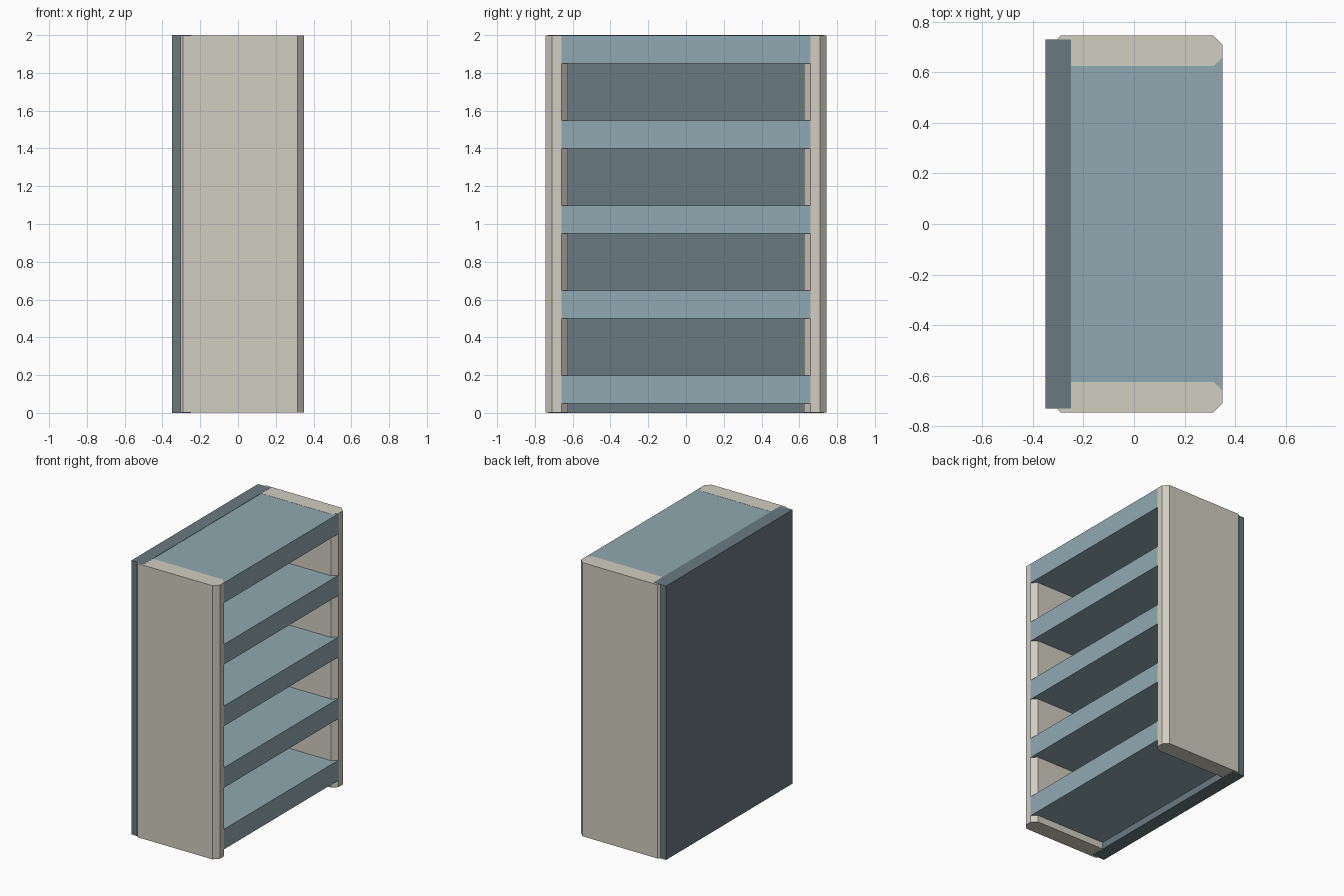
import bpy
import bmesh

default = bpy.data.objects.get("Cube")
if default:
    bpy.data.objects.remove(default, do_unlink=True)


def material(name, rgb):
    mat = bpy.data.materials.new(name)
    mat.use_nodes = True
    colour = (*rgb, 1.0)
    mat.diffuse_color = colour
    mat.node_tree.nodes["Principled BSDF"].inputs["Base Color"].default_value = colour
    return mat


cream = material("cream panel", (0.64, 0.61, 0.53))
blue = material("pale blue shelf", (0.275, 0.397, 0.44))
slate = material("slate back", (0.141, 0.195, 0.216))


def prism(name, outline, bottom, top, mat):
    """Extrude a plan outline vertically."""
    bm = bmesh.new()
    base = bm.faces.new([bm.verts.new((x, y, bottom)) for x, y in outline])
    grown = bmesh.ops.extrude_face_region(bm, geom=[base])["geom"]
    verts = [v for v in grown if isinstance(v, bmesh.types.BMVert)]
    bmesh.ops.translate(bm, verts=verts, vec=(0, 0, top - bottom))
    bmesh.ops.recalc_face_normals(bm, faces=bm.faces)
    mesh = bpy.data.meshes.new(name)
    bm.to_mesh(mesh)
    bm.free()
    mesh.materials.append(mat)
    obj = bpy.data.objects.new(name, mesh)
    bpy.context.collection.objects.link(obj)
    return obj


def rectangle(x0, x1, y0, y1):
    return [(x0, y0), (x1, y0), (x1, y1), (x0, y1)]


def chamfered(x0, x1, y0, y1, c):
    return [(x0 + c, y0), (x1 - c, y0), (x1, y0 + c), (x1, y1 - c),
            (x1 - c, y1), (x0 + c, y1), (x0, y1 - c), (x0, y0 + c)]


# Back panel
prism("back_panel", rectangle(-0.35, -0.25, -0.73, 0.73), 0, 2, slate)

# Side panels with chamfered upright edges
prism("right_side_panel", chamfered(-0.325, 0.35, -0.745, -0.625, 0.035), 0.001, 1.999, cream)
prism("left_side_panel", chamfered(-0.325, 0.35, 0.625, 0.745, 0.035), 0.001, 1.999, cream)

# Thick shelves, evenly spaced up to the top
for i in range(5):
    top = 0.198 + 0.45 * i
    prism(f"shelf_{i + 1}", rectangle(-0.26, 0.35, -0.66, 0.66), top - 0.147, top, blue)
